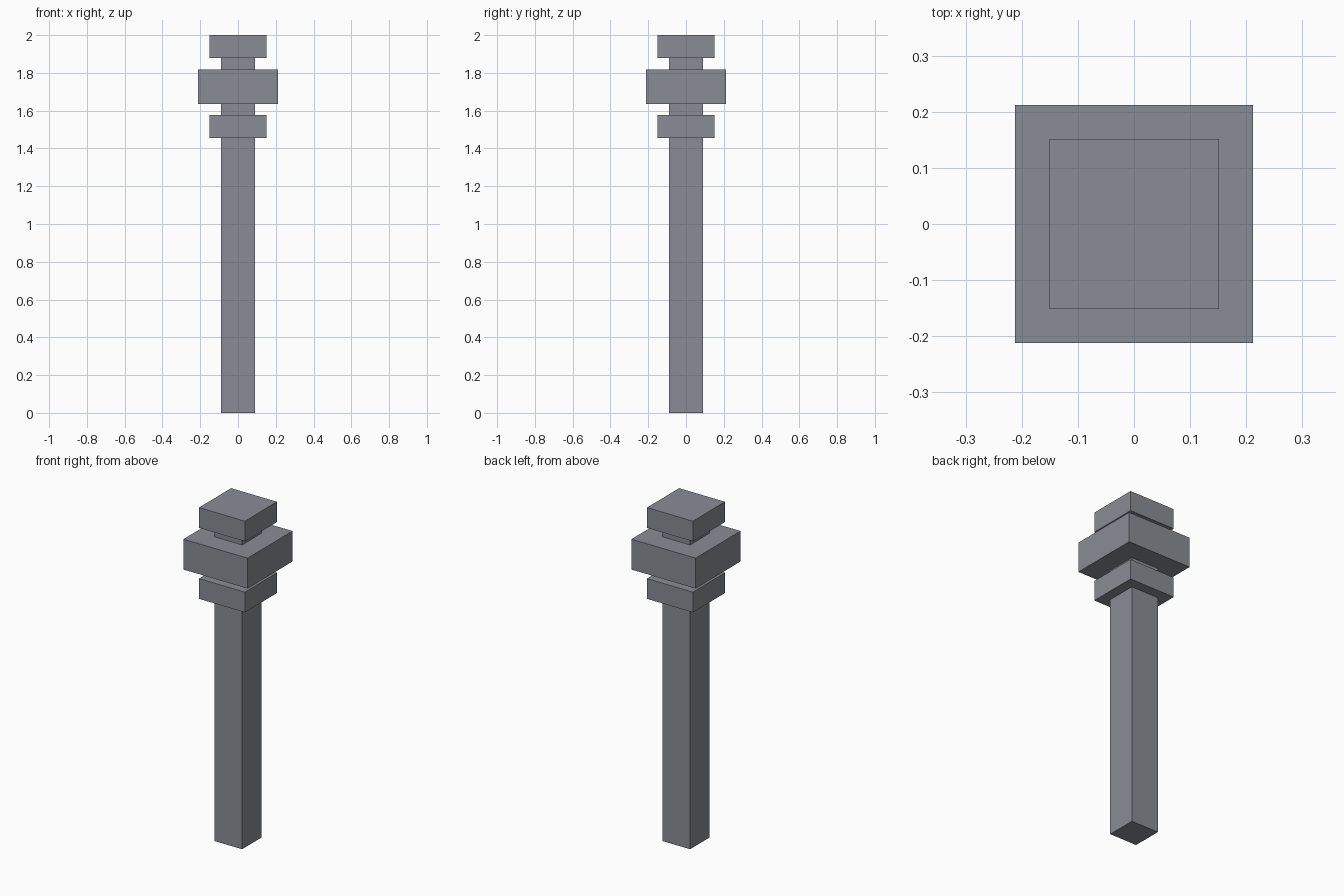
import bpy

cube = bpy.data.objects.get("Cube")
if cube:
    bpy.data.objects.remove(cube, do_unlink=True)

# Single grey material
grey = bpy.data.materials.new("slate_grey")
grey.use_nodes = True
colour = (0.25, 0.265, 0.30, 1.0)
grey.diffuse_color = colour
grey.node_tree.nodes["Principled BSDF"].inputs["Base Color"].default_value = colour

U = 2 / 66  # grid unit: the whole post is 66 units tall


def block(name, width, bottom, top):
    """Square block centred on the z axis, sized in grid units."""
    bpy.ops.mesh.primitive_cube_add(size=1, location=(0, 0, (bottom + top) / 2 * U))
    ob = bpy.context.object
    ob.name = ob.data.name = name
    ob.scale = (width * U, width * U, (top - bottom) * U)
    bpy.ops.object.transform_apply(location=False, rotation=False, scale=True)
    ob.data.materials.append(grey)
    return ob


# Shaft runs up through the collars and ends inside the cap
block("shaft", 6, 0, 63)
block("lower_collar", 10, 48, 52)
block("middle_block", 14, 54, 60)
block("top_cap", 10, 62, 66)
